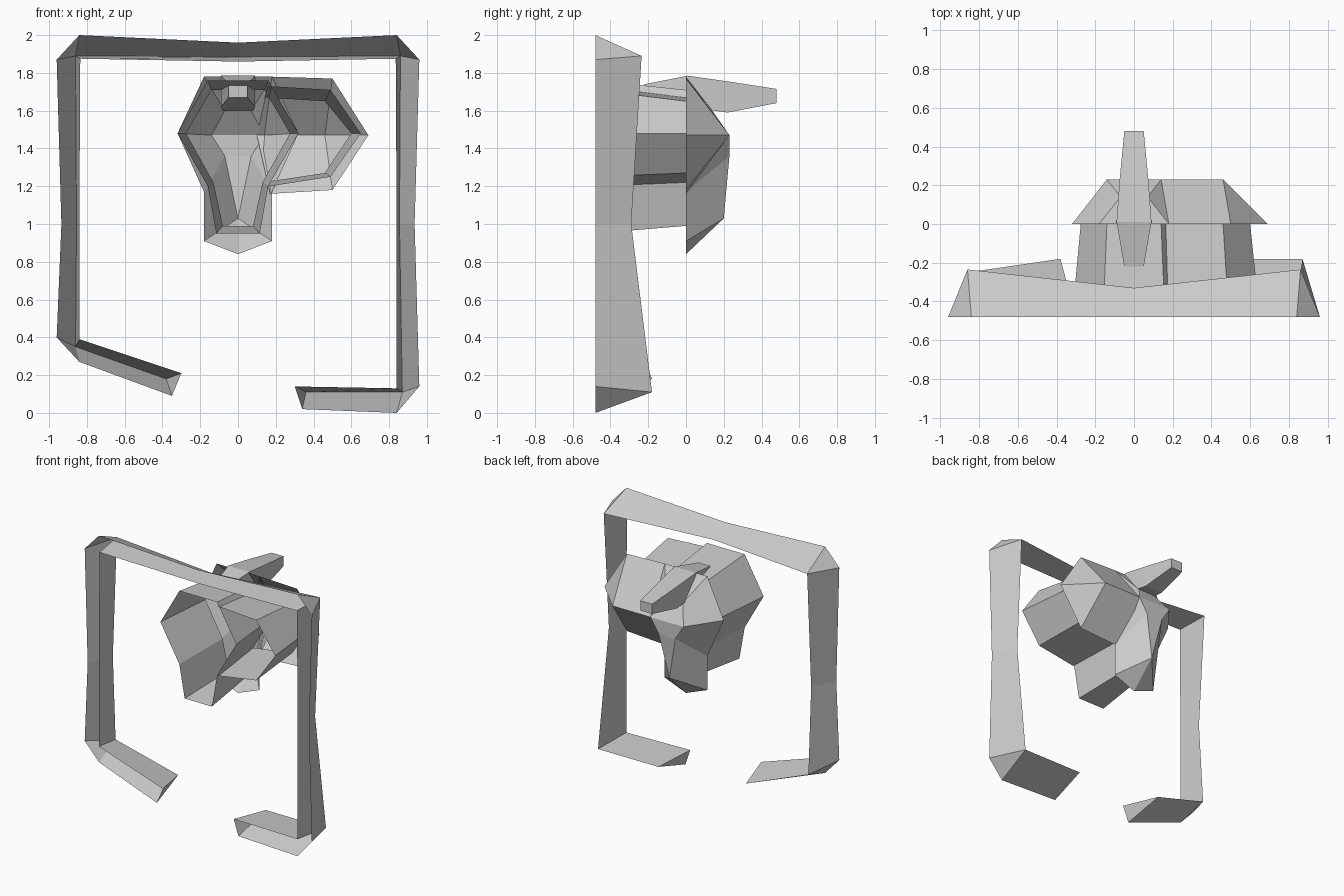
import bpy
import bmesh

old_cube = bpy.data.objects.get("Cube")
if old_cube:
    bpy.data.objects.remove(old_cube, do_unlink=True)

grey = bpy.data.materials.new("plain_grey")
grey.use_nodes = True
grey.diffuse_color = (0.6, 0.6, 0.6, 1)
grey.node_tree.nodes["Principled BSDF"].inputs["Base Color"].default_value = (0.6, 0.6, 0.6, 1)

FRONT = -0.48   # front rim of the frame and the tubes
BACK = 0.23     # rear ridge of the caps


def build(name, faces):
    """Make a flat-shaded object from faces given as lists of points."""
    bm = bmesh.new()
    for face in faces:
        points = [p for i, p in enumerate(face) if p != face[i - 1]]
        if len(points) > 2:
            bm.faces.new([bm.verts.new(p) for p in points])
    bmesh.ops.remove_doubles(bm, verts=bm.verts[:], dist=0.0005)
    bmesh.ops.recalc_face_normals(bm, faces=bm.faces[:])
    mesh = bpy.data.meshes.new(name)
    bm.to_mesh(mesh)
    bm.free()
    mesh.materials.append(grey)
    obj = bpy.data.objects.new(name, mesh)
    bpy.context.scene.collection.objects.link(obj)
    return obj


def loft(rows):
    """Quads between neighbouring rows of points."""
    faces = []
    for first, second in zip(rows, rows[1:]):
        for i in range(len(first) - 1):
            faces.append([first[i], second[i], second[i + 1], first[i + 1]])
    return faces


def flip(point):
    return (-point[0], *point[1:])


def mirrored(faces):
    return faces + [[flip(p) for p in reversed(face)] for face in faces]


def at_depth(outline, y):
    return [(x, y, z) for x, z in outline]


# Frame: V-shaped channel, open to the front, with bevelled outer corners
def station(outer, back, inner):
    return [(outer[0], FRONT, outer[1]), back, (inner[0], FRONT, inner[1])]


def bevelled_corner(first, second, back, inner):
    return [station(first, back, inner), station(second, back, inner)]


left_foot = [station((0.34, 0.02), (0.36, -0.18, 0.11), (0.3, 0.14))]
left_foot += bevelled_corner((0.84, 0), (0.96, 0.14), (0.87, -0.18, 0.11), (0.84, 0.13))
right_foot = [station((-0.35, 0.09), (-0.38, -0.18, 0.18), (-0.3, 0.21))]
right_foot += bevelled_corner((-0.84, 0.27), (-0.96, 0.4), (-0.86, -0.25, 0.35), (-0.84, 0.39))
upper = [station((0.935, 1), (0.855, -0.29, 1), (0.84, 1))]
upper += bevelled_corner((0.96, 1.87), (0.84, 2), (0.86, -0.235, 1.89), (0.835, 1.875))
top_middle = [station((0, 1.96), (0, -0.33, 1.885), (0, 1.86))]
upper_right = [[flip(p) for p in row] for row in reversed(upper)]
path = left_foot + upper + top_middle + upper_right + right_foot[::-1]
build("frame_channel", loft(path) + [path[0], path[-1]])

# Main tube: open front, tapering towards the rear
main_front = [(0, 1.76), (0.16, 1.76), (0.32, 1.48), (0.16, 1.2), (0.115, 0.95), (0, 0.95)]
main_rear = [(0, 1.71), (0.14, 1.71), (0.275, 1.48), (0.13, 1.22), (0.08, 0.99), (0, 0.99)]
build("main_tube", mirrored(loft([at_depth(main_front, FRONT), at_depth(main_rear, 0)])))

# Side tube: three walls and a blunt corner, joined to the main tube
side_front = [(0.16, 1.73), (0.49, 1.71), (0.65, 1.48), (0.49, 1.25), (0.17, 1.2)]
side_rear = [(0.14, 1.67), (0.46, 1.65), (0.6, 1.48), (0.46, 1.27), (0.13, 1.22)]
build("side_tube", loft([at_depth(side_front, FRONT), at_depth(side_rear, 0)]))

# Main cap: wide rim falling back to a small faceted nose
top, middle, neck, low = at_depth([(0.18, 1.78), (0.32, 1.48), (0.18, 1.17), (0.18, 0.91)], 0)
tip = (0, 0, 0.84)
brow = (0.07, 0.14, 1.6)
cheek = (0.14, BACK, 1.47)
lip = (0.07, BACK, 1.36)
chin = (0, 0.2, 1.03)
nose = (0, BACK, 1.47)
cap = [
    [top, middle, cheek, brow],
    [middle, neck, lip, cheek],
    [neck, low, chin, lip],
    [low, tip, chin],
    [brow, cheek, nose],
    [cheek, lip, nose],
]
centre = [
    [top, brow, flip(brow), flip(top)],
    [brow, nose, flip(brow)],
    [lip, flip(lip), nose],
    [lip, chin, flip(lip)],
]
build("main_cap", mirrored(cap) + centre)

# Side cap: sloping roof that meets in one rear ridge
ridge_in, ridge_out = (0.1, BACK, 1.47), (0.46, BACK, 1.47)
rim = at_depth([(0.17, 1.78), (0.5, 1.77), (0.69, 1.47), (0.5, 1.18), (0.17, 1.16)], 0)
build("side_cap", [
    [rim[0], rim[1], ridge_out, ridge_in],
    [rim[1], rim[2], ridge_out],
    [rim[2], rim[3], ridge_out],
    [rim[3], rim[4], ridge_in, ridge_out],
])


# Horn: tapering bar through the top, pointing to the rear
def horn_ring(y, half, bottom, height):
    return at_depth([(-half, bottom), (half, bottom), (half, height), (-half, height)], y)


rings = [
    horn_ring(-0.22, 0.05, 1.67, 1.74),
    horn_ring(0.01, 0.09, 1.62, 1.785),
    horn_ring(0.22, 0.075, 1.59, 1.755),
    horn_ring(BACK * 2 + 0.02, 0.05, 1.64, 1.715),
]
horn_sides = loft([ring + ring[:1] for ring in rings])
build("horn", horn_sides + [rings[0], rings[-1]])
